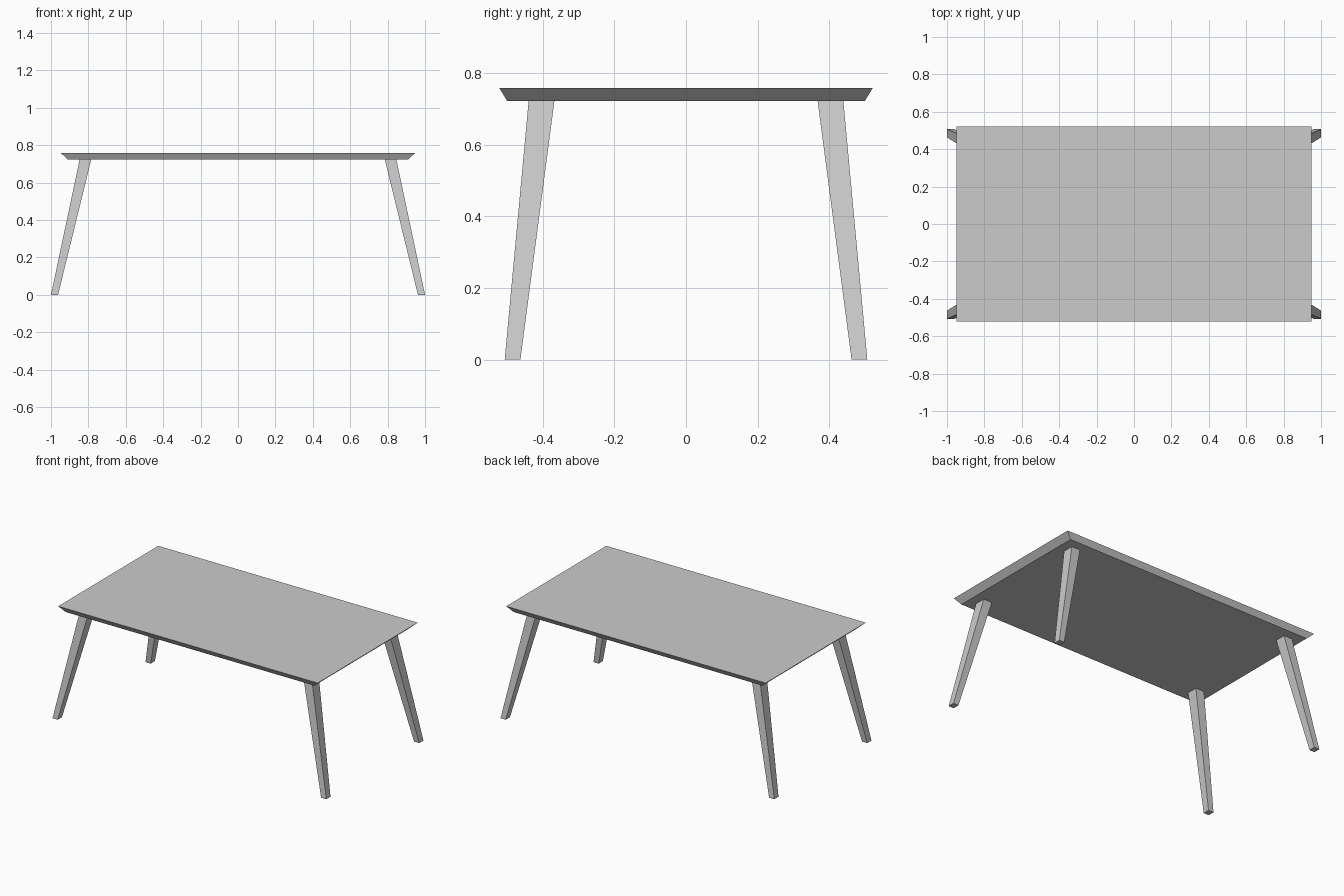
import bpy, bmesh

if "Cube" in bpy.data.objects:
    bpy.data.objects.remove(bpy.data.objects["Cube"])


def tapered_block(name, low, high):
    """Four-sided block between two level rectangles: (x0, x1, y0, y1, z)."""
    bm = bmesh.new()
    rings = []
    for x0, x1, y0, y1, z in (low, high):
        rings.append([bm.verts.new((x, y, z)) for x, y in
                      ((x0, y0), (x1, y0), (x1, y1), (x0, y1))])
    bottom, top = rings
    bm.faces.new(bottom[::-1])
    bm.faces.new(top)
    for i in range(4):
        j = (i + 1) % 4
        bm.faces.new((bottom[i], bottom[j], top[j], top[i]))
    bmesh.ops.recalc_face_normals(bm, faces=bm.faces)
    mesh = bpy.data.meshes.new(name)
    bm.to_mesh(mesh)
    bm.free()
    obj = bpy.data.objects.new(name, mesh)
    bpy.context.collection.objects.link(obj)
    return obj


UNDERSIDE, TOP = 0.723, 0.759

# Tabletop with edges bevelled inward underneath
tapered_block("tabletop",
              (-0.908, 0.908, -0.5, 0.5, UNDERSIDE),
              (-0.948, 0.948, -0.522, 0.522, TOP))

# Splayed legs, narrowing towards the floor
for side, sx in (("left", -1), ("right", 1)):
    for end, sy in (("front", -1), ("back", 1)):
        tapered_block(f"{end}_{side}_leg",
                      (sx * 0.962, sx * 1.0, sy * 0.463, sy * 0.507, 0),
                      (sx * 0.785, sx * 0.847, sy * 0.368, sy * 0.440, UNDERSIDE))
